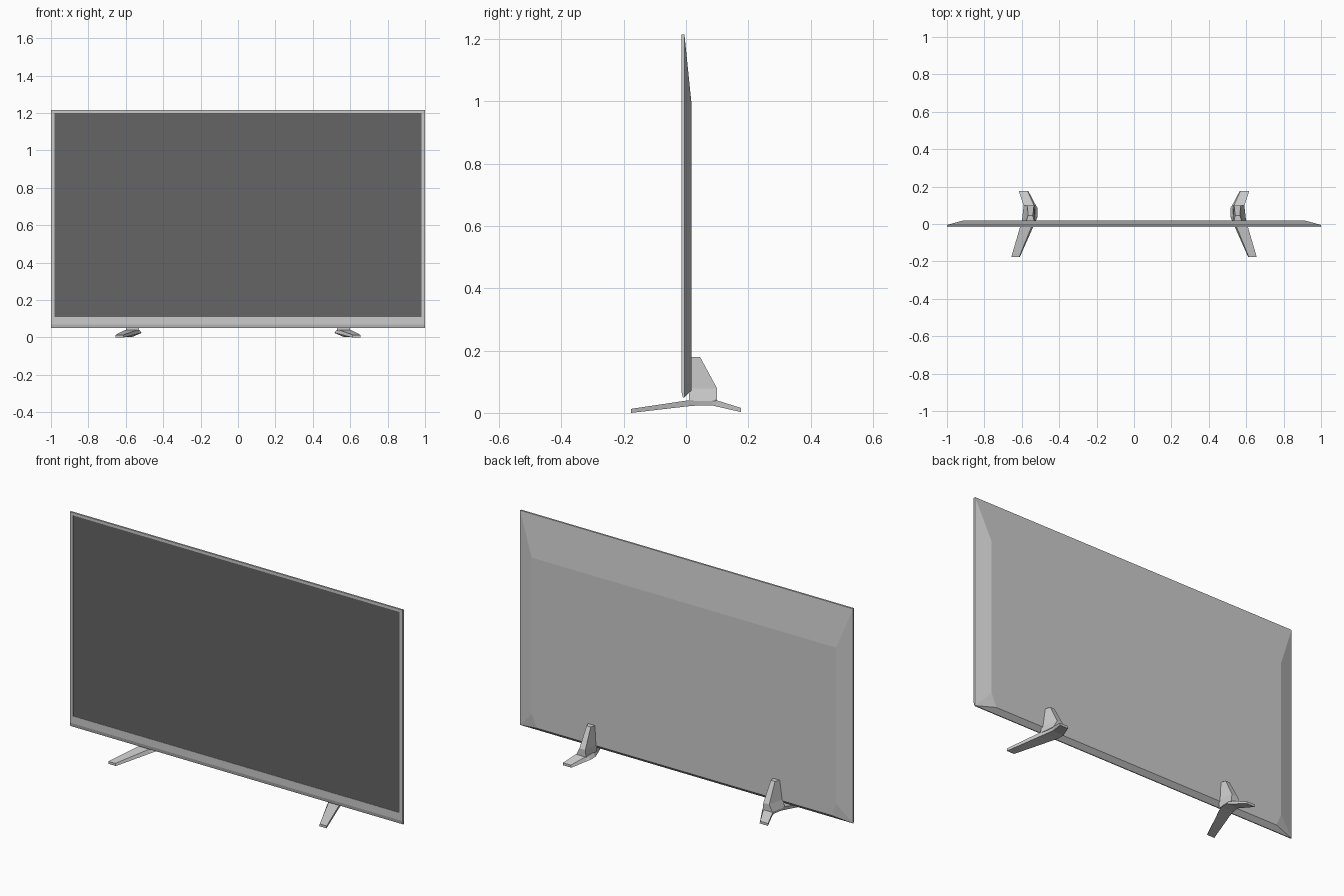
import bpy, bmesh

if "Cube" in bpy.data.objects:
    bpy.data.objects.remove(bpy.data.objects["Cube"])


def loft(name, rings, color=None):
    """Skin a list of equal-length point rings, cap both ends."""
    bm = bmesh.new()
    loops = [[bm.verts.new(p) for p in ring] for ring in rings]
    n = len(loops[0])
    for a, b in zip(loops, loops[1:]):
        for i in range(n):
            j = (i + 1) % n
            bm.faces.new((a[i], a[j], b[j], b[i]))
    bm.faces.new(loops[0])
    bm.faces.new(loops[-1])
    bmesh.ops.remove_doubles(bm, verts=bm.verts, dist=0.0002)
    bmesh.ops.recalc_face_normals(bm, faces=bm.faces)
    mesh = bpy.data.meshes.new(name)
    bm.to_mesh(mesh)
    bm.free()
    obj = bpy.data.objects.new(name, mesh)
    bpy.context.collection.objects.link(obj)
    if color:
        mat = bpy.data.materials.new(name)
        mat.diffuse_color = color
        mat.use_nodes = True
        mat.node_tree.nodes["Principled BSDF"].inputs["Base Color"].default_value = mat.diffuse_color
        mesh.materials.append(mat)
    return obj


def outline(x, z0, z1, y, cut_x=0.0, cut_z=0.0):
    """Panel outline in the XZ plane, lower corners optionally cut."""
    return [(-x, y, z1), (x, y, z1), (x, y, z0 + cut_z),
            (x - cut_x, y, z0), (cut_x - x, y, z0), (-x, y, z0 + cut_z)]


# Panel housing: recessed front, bezel with lower chamfer, sloped back
loft("panel_housing", [
    outline(0.98, 0.11, 1.20, -0.012),
    outline(0.98, 0.11, 1.20, -0.015),
    outline(1.0, 0.07, 1.215, -0.015),
    outline(1.0, 0.05, 1.215, -0.010),
    outline(1.0, 0.05, 1.215, -0.005),
    outline(0.915, 0.072, 0.99, 0.018, 0.03, 0.07),
])

# Dark screen sitting in the bezel
loft("screen", [
    outline(0.98, 0.11, 1.20, -0.0135),
    outline(0.98, 0.11, 1.20, -0.0115),
], (0.13, 0.13, 0.13, 1))


def leg_section(s, y, z0, z1, outer, inner, lean):
    """Four-sided leg section; lean pulls the top edges in from the inner side."""
    return [(s * outer, y, z0), (s * inner, y, z0),
            (s * (inner + lean), y, z1), (s * (outer + lean * 0.3), y, z1)]


def post_section(s, z, y0, y1, front, rear):
    """Horizontal post section, wide against the panel and narrow at the rear."""
    return [(s * front[0], y0, z), (s * front[1], y0, z),
            (s * rear[1], y1, z), (s * rear[0], y1, z)]


for side, s in (("left", -1), ("right", 1)):
    # Splayed floor leg running front to back
    loft(side + "_foot_leg", [
        leg_section(s, -0.176, 0.0, 0.013, 0.655, 0.61, 0.004),
        leg_section(s, 0.005, 0.021, 0.04, 0.60, 0.53, 0.010),
        leg_section(s, 0.04, 0.024, 0.042, 0.59, 0.515, 0.015),
        leg_section(s, 0.085, 0.024, 0.042, 0.585, 0.515, 0.015),
        leg_section(s, 0.10, 0.020, 0.04, 0.588, 0.525, 0.010),
        leg_section(s, 0.176, 0.003, 0.016, 0.615, 0.565, 0.004),
    ])
    # Tapered post fixed to the back of the panel
    loft(side + "_foot_post", [
        post_section(s, 0.038, 0.01, 0.10, (0.60, 0.53), (0.59, 0.53)),
        post_section(s, 0.078, 0.01, 0.10, (0.592, 0.527), (0.57, 0.535)),
        post_section(s, 0.18, 0.012, 0.045, (0.577, 0.533), (0.566, 0.541)),
    ])
